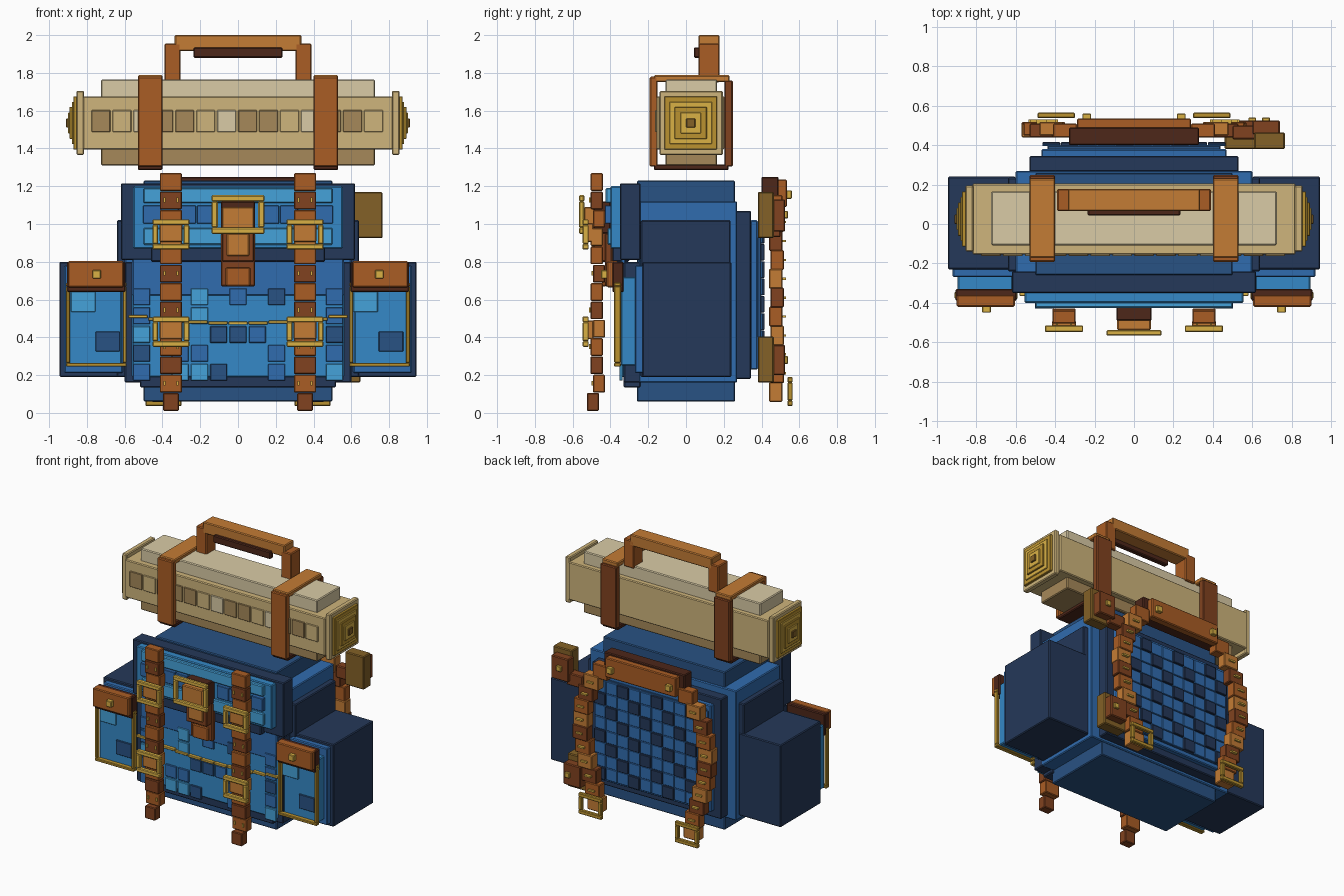
import bpy, bmesh
from mathutils import Matrix, Vector

if "Cube" in bpy.data.objects:
    bpy.data.objects.remove(bpy.data.objects["Cube"])

COL = dict(navy=(.018, .04, .10), deep=(.022, .085, .23), mid=(.03, .15, .43), sky=(.035, .25, .57),
           light=(.06, .36, .70), tan=(.62, .46, .20), tan_dark=(.38, .25, .10), cream=(.70, .60, .38),
           orange=(.55, .20, .035), leather=(.40, .11, .018), brown=(.22, .055, .014), dark=(.075, .02, .01),
           gold=(.70, .44, .06), old_gold=(.50, .29, .03), khaki=(.23, .12, .02))
MATS = {}
for key, c in COL.items():
    MATS[key] = bpy.data.materials.new(key)
    MATS[key].diffuse_color = (*c, 1)


def part(name, color, boxes, bevel=.006):
    """One object out of boxes given as (x0, x1, y0, y1, z0, z1)."""
    bm = bmesh.new()
    for x0, x1, y0, y1, z0, z1 in boxes:
        size = Vector((abs(x1 - x0), y1 - y0, z1 - z0))
        mid = Vector((x0 + x1, y0 + y1, z0 + z1)) / 2
        bmesh.ops.create_cube(bm, size=1, matrix=Matrix.Translation(mid) @ Matrix.Diagonal((*size, 1)))
    if bevel:
        bmesh.ops.bevel(bm, geom=bm.edges[:], offset=bevel, segments=1, affect='EDGES')
    me = bpy.data.meshes.new(name)
    bm.to_mesh(me)
    bm.free()
    me.materials.append(MATS[color])
    ob = bpy.data.objects.new(name, me)
    bpy.context.collection.objects.link(ob)


def both(boxes):
    """Add the mirror image across x = 0."""
    return boxes + [(-b[1], -b[0]) + tuple(b[2:]) for b in boxes]


def wide(h, y0, y1, z0, z1):
    return (-h, h, y0, y1, z0, z1)


def at(x, z, w, h, y0, y1):
    return (x - w / 2, x + w / 2, y0, y1, z - h / 2, z + h / 2)


def ring(x, z, w, h, t, y0, y1):
    """Rectangular buckle frame facing front."""
    a, b = w / 2, h / 2
    return [(x - a, x + a, y0, y1, z + b - t, z + b), (x - a, x + a, y0, y1, z - b, z - b + t),
            (x - a, x - a + t, y0, y1, z - b + t, z + b - t), (x + a - t, x + a, y0, y1, z - b + t, z + b - t)]


# Main bag body: stepped boxes
part("body_core", "deep", [wide(.5, -.26, .26, .06, 1.23)])
part("body_middle", "mid", [wide(.6, -.25, .27, .16, 1.12)])
part("body_sides", "navy", [wide(.64, -.24, .235, .19, 1.02)])

# Front pocket panel with patchwork
part("front_panel_base", "navy", [wide(.6, -.33, -.24, .16, .8), wide(.52, -.33, -.24, .135, .2)])
part("front_panel_top", "mid", [wide(.56, -.345, -.32, .62, .82)])
part("front_panel", "sky", [wide(.56, -.34, -.27, .19, .67)])
rows = ["M..L.M.D..M", "M..L......M", "L...DDM...D", "D.MM...M..M", "M.LLD..M..L"]
for key, color in (("L", "light"), ("M", "mid"), ("D", "deep")):
    part("front_patches_" + color, color,
         [at(-.51 + i * .102, .615 - j * .1, .09, .088, -.352, -.335)
          for j, r in enumerate(rows) for i, ch in enumerate(r) if ch == key], .003)
part("front_piping", "gold", [at(-.53 + i * .106, .475 + .035 * (abs(i - 5) / 5) ** 2, .1, .016, -.365, -.34)
                              for i in range(11)], .002)

# Top flap
part("flap_base", "navy", [wide(.62, -.35, -.24, .81, 1.215), wide(.46, -.39, -.3, .8, .9)])
part("flap_panel", "sky", [wide(.555, -.40, -.34, .87, 1.2)])
part("flap_raised", "light", [wide(.5, -.425, -.39, 1.11, 1.19), wide(.5, -.415, -.39, .89, .98)])
part("flap_patches_mid", "mid", [at(x, 1.05, .095, .095, -.425, -.395) for x in (-.27, -.17, .17, .27)], .003)
part("flap_patches_deep", "mid", [at(x, 1.05, .095, .095, -.43, -.395) for x in (-.455, .455)], .003)

# Side pockets with leather flaps and gold frames
part("side_pocket", "navy", both([(.6, .945, -.23, .24, .19, .8)]))
part("side_pocket_step", "mid", both([(.61, .92, -.27, -.22, .21, .78)]))
part("side_pocket_front", "sky", both([(.615, .895, -.345, -.26, .25, .72)]))
part("side_pocket_frame", "old_gold", ring(.75, .467, .32, .445, .02, -.38, -.345)
     + ring(-.75, .467, .32, .445, .02, -.38, -.345), .004)
part("side_pocket_patch_light", "light", [at(x, .59, .13, .11, -.355, -.34) for x in (-.82, .675)], .003)
part("side_pocket_patch_dark", "deep", [at(x, .378, .13, .105, -.355, -.34) for x in (-.69, .81)], .003)
part("side_flap_under", "dark", both([(.595, .905, -.39, -.33, .64, .8)]))
part("side_flap", "leather", both([(.605, .9, -.42, -.36, .665, .803)]))
part("side_flap_stud", "gold", both([at(.748, .733, .045, .045, -.45, -.41)]), .004)

# Front straps: chains of alternating segments with stitches and buckles
seg = [(.01 + i * .097, -.525 if i == 0 else -.505 + .012 * (i % 3 == 1)) for i in range(13)]
for k, color in enumerate(("brown", "leather", "orange")):
    pick = [(i, s) for i, s in enumerate(seg) if (0, 1, 0, 1, 2, 0, 1, 0, 1, 2, 1, 0, 1)[i] == k]
    part("front_strap_" + color, color, both(
        [at(.355, z + .048, (.085 if i == 0 else .118), .094, y, y + .065) for i, (z, y) in pick]), .005)
part("front_strap_stitches", "gold", both([at(.355 + d, z + .05, .01, .025, y - .008, y + .01)
                                           for z, y in seg[1::2] for d in (-.035, .035)]), 0)
for z, n in ((.945, "upper"), (.43, "lower")):
    part("front_buckle_" + n, "gold", [b for s in (-1, 1)
         for b in ring(.355 * s, z, .195, .16, .03, -.548, -.515)], .005)
    part("front_buckle_tab_" + n, "orange", both([at(.355, z + .01, .12, .1, -.525, -.49)]), .005)

# Centre clasp
part("clasp_strap", "brown", [wide(.09, -.43, -.39, .67, .95), wide(.085, -.49, -.41, .8, 1.0)])
part("clasp_strap_tip", "leather", [wide(.065, -.445, -.42, .67, .77)])
part("clasp_backing", "dark", [wide(.09, -.49, -.40, .95, 1.12)])
part("clasp_tab", "orange", [wide(.085, -.54, -.48, .97, 1.09), wide(.06, -.5, -.47, .83, .95)])
part("clasp_frame", "gold", ring(0, 1.05, .28, .205, .033, -.567, -.538))

# Bedroll
part("bedroll_core", "tan", [wide(.82, -.155, .205, 1.395, 1.675)])
part("bedroll_top", "cream", [wide(.725, -.108, .165, 1.66, 1.765)])
part("bedroll_bottom", "tan_dark", [wide(.725, -.108, .165, 1.31, 1.4)])
tones = ("tan_dark", "cream", "tan")
for k, color in enumerate(tones):
    part("bedroll_tiles_" + color, color, [at(-.726 + i * .111, 1.545, .1, .115, -.163, -.15)
                                           for i in range(14) if (i * 2 + i // 4) % 3 == k], .003)
# Bedroll ends: concentric stepped squares
part("bedroll_end_cap", "tan", both([(.815, .855, -.14, .195, 1.365, 1.705)]))
for i, (half, x) in enumerate(((.14, .872), (.112, .88), (.085, .892), (.055, .90), (.024, .91))):
    part(f"bedroll_end_ring_{i + 1}", ("old_gold", "gold", "old_gold", "gold", "khaki")[i],
         both([(.84, x, .025 - half, .025 + half, 1.535 - half, 1.535 + half)]), .003)

# Bedroll straps
part("bedroll_strap_front", "leather", both([(.4, .53, -.192, -.15, 1.305, 1.78)]))
part("bedroll_strap_top", "orange", both([(.4, .53, -.17, .23, 1.752, 1.788)]))
part("bedroll_strap_back", "brown", both([(.4, .53, .203, .248, 1.305, 1.76)]))
part("bedroll_strap_bottom", "dark", both([(.4, .53, -.17, .225, 1.285, 1.315)]))

# Carry handle
part("handle_posts", "leather", both([(.305, .39, .065, .178, 1.75, 1.955)]))
part("handle_bar", "orange", [wide(.335, .065, .178, 1.915, 2.0)])
part("handle_grip", "dark", [wide(.235, .042, .08, 1.88, 1.935)])

# Back panel with diagonal quilting
part("back_frame", "navy", [wide(.53, .265, .345, .18, 1.07)])
part("back_pad", "mid", [wide(.47, .34, .38, .23, 1.02)])
part("back_pad_inner", "deep", [wide(.44, .375, .4, .26, .99)])
part("back_quilt_dark", "navy", [at(-.42 + i * .0933, .3 + j * .0917, .09, .088, .395, .415)
                                 for i in range(10) for j in range(8) if (i + 2 * j) % 3 == 0], .003)
part("back_quilt_blue", "mid", [at(-.42 + i * .0933, .3 + j * .0917, .09, .088, .395, .407)
                                for i in range(10) for j in range(8) if (i + 2 * j) % 3], .003)

# Shoulder yoke and strap chains
part("yoke_base", "dark", [wide(.33, .4, .49, 1.1, 1.25)])
part("yoke", "leather", [wide(.29, .48, .535, 1.09, 1.235)])
part("yoke_studs", "gold", both([at(.24, 1.155, .045, .045, .525, .56)]), .004)
path = [(.35, 1.1), (.42, 1.01), (.47, .91), (.5, .81), (.51, .71), (.51, .61), (.495, .51),
        (.47, .41), (.44, .31), (.41, .21), (.395, .11)]
for k, color in enumerate(("leather", "orange", "brown")):
    part("shoulder_strap_" + color, color, both([at(x, z, .12, .105, .44 + .008 * (i % 2), .51 + .008 * (i % 2))
                                                 for i, (x, z) in enumerate(path) if i % 3 == k]), .005)
part("shoulder_strap_stitches", "gold", both([at(x, z, .05, .012, .505, .53) for x, z in path[1:-1]]), 0)
part("shoulder_buckles", "old_gold", [b for s in (-1, 1) for b in ring(.395 * s, .113, .19, .155, .03, .537, .565)], .005)

# Small pouches hanging beside the right shoulder strap
part("side_pouch_upper", "khaki", [(.61, .765, .38, .465, .925, 1.17)])
part("side_pouch_lower", "khaki", [(.46, .648, .38, .465, .16, .405)])
part("pouch_leather", "brown", [(.6, .74, .455, .525, .96, 1.13), (.5, .64, .455, .525, .2, .36)])
part("pouch_link", "brown", [(.5, .63, .43, .5, .93, 1.02)])
part("pouch_studs", "gold", [at(.67, 1.05, .04, .04, .52, .54), at(.6, .28, .04, .04, .52, .54)], .004)

for m in bpy.data.materials:
    if m.users and not m.is_grease_pencil:
        m.use_nodes = True
        m.node_tree.nodes["Principled BSDF"].inputs["Base Color"].default_value = m.diffuse_color
